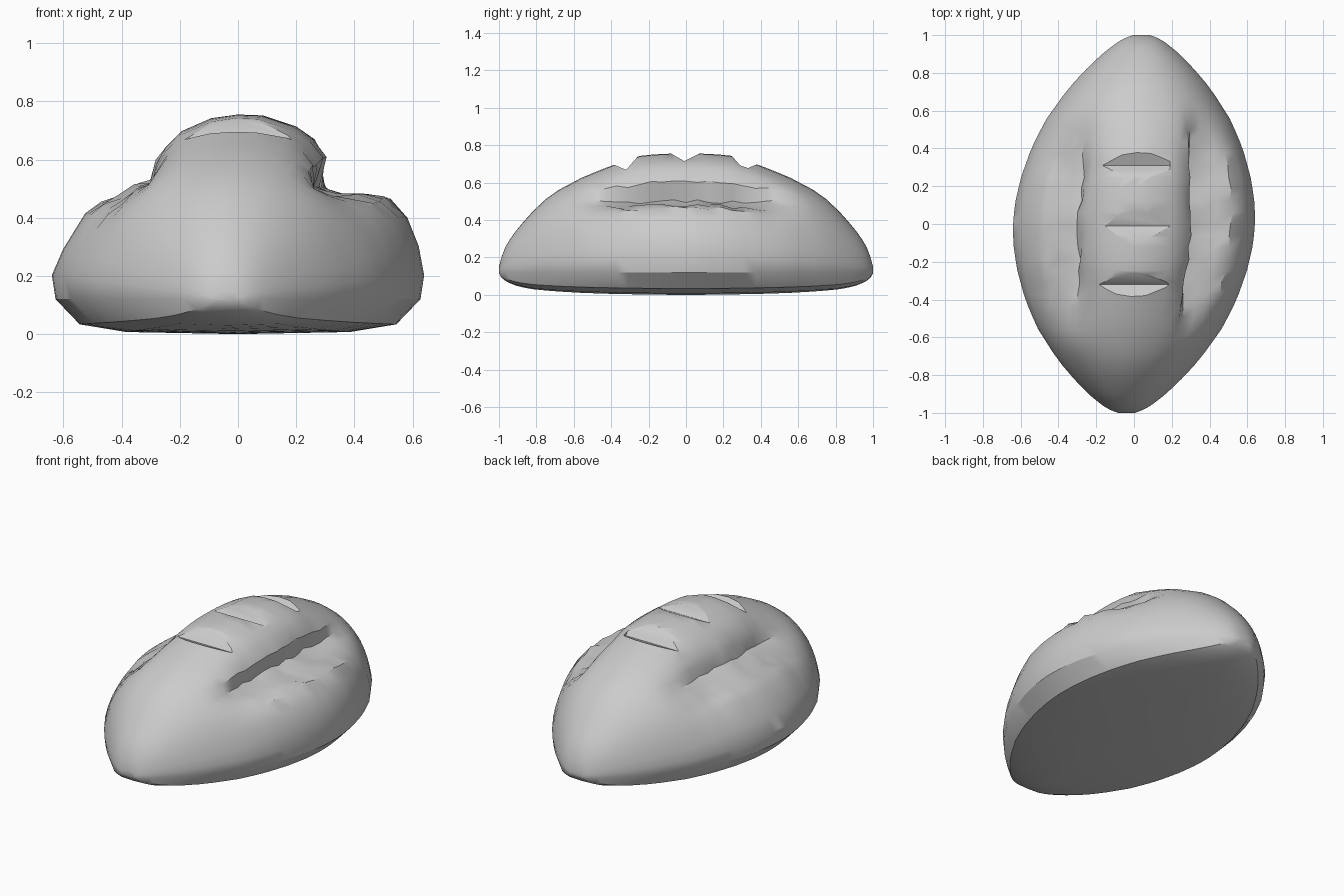
import bpy, bmesh, math, random

random.seed(4)
default = bpy.data.objects.get("Cube")
if default:
    bpy.data.objects.remove(default, do_unlink=True)

crust = bpy.data.materials.new("plain grey crust")
crust.use_nodes = True
grey = (0.6, 0.6, 0.6, 1)
crust.diffuse_color = grey
crust.node_tree.nodes["Principled BSDF"].inputs["Base Color"].default_value = grey

# Lengthwise profile: distance from middle, half width, top, underside
PROFILE = [(0, .64, .755, 0), (.1, .636, .755, 0), (.24, .61, .745, .002), (.4, .56, .69, .005),
           (.55, .49, .63, .01), (.72, .375, .54, .02), (.82, .285, .445, .03),
           (.9, .205, .355, .045), (.96, .13, .27, .07), (.985, .085, .205, .09), (1, .045, .15, .115)]
RIM = 0.12
# Cross-section beside the crown, as fractions: plain dome, then split crust on each side
DOME = [(x, math.sqrt(1 - x * x)) for x in (.14, .32, .43, .52, .61, .69, .77, .85, .92, .965)]
SPLIT_LEFT = [(.13, .995), (.31, .935), (.41, .865), (.47, .76), (.435, .6),
              (.56, .56), (.69, .565), (.81, .545), (.91, .44), (.97, .29)]
SPLIT_RIGHT = [(.14, .98), (.3, .91), (.39, .82), (.43, .74), (.46, .64),
               (.54, .62), (.64, .55), (.73, .515), (.82, .465), (.94, .27)]
LOWER = [(.85, .28), (.6, .06)]


def profile_at(y):
    a = abs(y)
    for p, q in zip(PROFILE, PROFILE[1:]):
        if a <= q[0]:
            f = (a - p[0]) / (q[0] - p[0])
            return [u + (v - u) * f for u, v in zip(p[1:], q[1:])]
    return PROFILE[-1][1:]


def half_section(y, split, side):
    """Points from beside the crown down to beside the underside's middle."""
    width, top, base = profile_at(y)
    blend = max(0, min(1, (.62 - abs(y)) / .34))
    points = []
    for i, (d, s) in enumerate(zip(DOME, split)):
        rough = .016 * blend if 3 <= i <= 7 else 0
        x = d[0] + (s[0] - d[0]) * blend + random.uniform(-rough, rough)
        t = d[1] + (s[1] - d[1]) * blend + random.uniform(-rough, rough)
        points.append((x, RIM + (top - RIM) * t))
    points += [(1, RIM + (top - RIM) * .13), (.98, RIM)]
    points += [(x, base + (RIM - base) * t) for x, t in LOWER]
    return [(side * x * width + .04 * y, y, z) for x, z in points]


def make_object(name, bm):
    bmesh.ops.recalc_face_normals(bm, faces=bm.faces)
    mesh = bpy.data.meshes.new(name)
    bm.to_mesh(mesh)
    bm.free()
    mesh.materials.append(crust)
    ob = bpy.data.objects.new(name, mesh)
    bpy.context.collection.objects.link(ob)
    return ob


# Loaf body lofted along its length
inner = [-.62 + .062 * i for i in range(21)]
ends = [.68, .75, .82, .87, .91, .94, .965, .985, 1]
stations = [-y for y in reversed(ends)] + inner + ends
bm = bmesh.new()
rings = []
for y in stations:
    width, top, base = profile_at(y)
    loop = [(.04 * y, y, top)] + half_section(y, SPLIT_LEFT, 1)
    loop += [(.04 * y, y, base)] + half_section(y, SPLIT_RIGHT, -1)[::-1]
    rings.append([bm.verts.new(c) for c in loop])
for a, b in zip(rings, rings[1:]):
    for i in range(len(a)):
        j = (i + 1) % len(a)
        bm.faces.new((a[i], a[j], b[j], b[i]))
bm.faces.new(rings[0])
bm.faces.new(rings[-1])
loaf = make_object("bread_loaf", bm)


# Three wedge cuts across the crown
def slash(y, z, front, back):
    bm = bmesh.new()
    outline = [(y, z), (y + back, z + .15), (y - front, z + .15)]
    sides = [[bm.verts.new((x, *p)) for p in outline] for x in (-.19, .19)]
    for i in range(3):
        j = (i + 1) % 3
        bm.faces.new((sides[0][i], sides[0][j], sides[1][j], sides[1][i]))
    for side in sides:
        bm.faces.new(side)
    cutter = make_object("slash_cutter", bm)
    cutter.hide_render = True
    return cutter


bpy.context.view_layer.objects.active = loaf
loaf.select_set(True)
for spec in ((-.32, .668, .35, .13), (-.01, .715, .26, .3), (.31, .668, .13, .35)):
    cutter = slash(*spec)
    cut = loaf.modifiers.new("slash", "BOOLEAN")
    cut.operation = "DIFFERENCE"
    cut.solver = "EXACT"
    cut.object = cutter
    bpy.ops.object.modifier_apply(modifier=cut.name)
    bpy.data.objects.remove(cutter, do_unlink=True)

bpy.ops.object.shade_smooth_by_angle(angle=math.radians(32))
